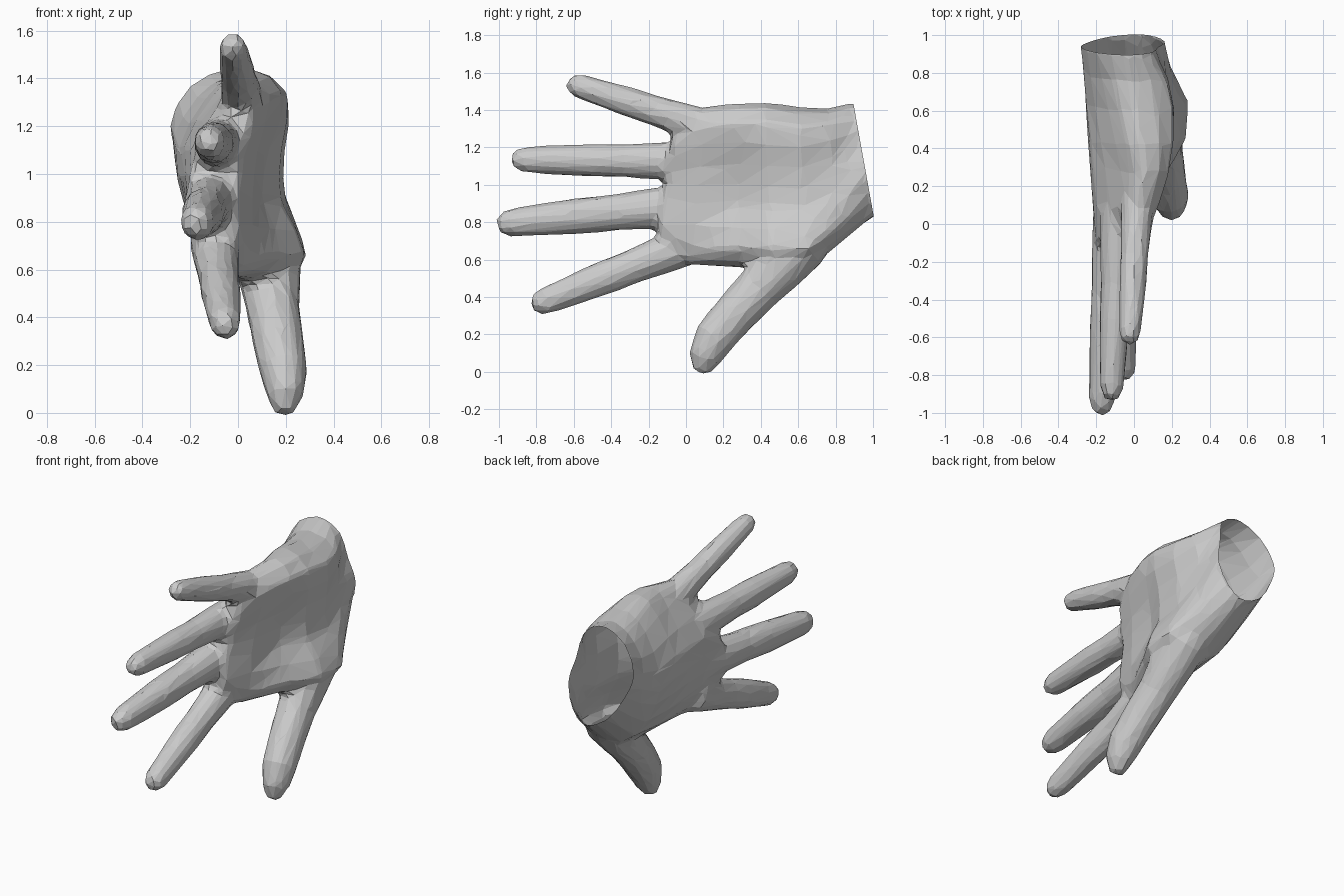
import bpy, bmesh, math
from mathutils import Vector

if "Cube" in bpy.data.objects:
    bpy.data.objects.remove(bpy.data.objects["Cube"])

def loft(name, rings):
    """Skin a list of equal-length point rings into a closed solid."""
    bm = bmesh.new()
    rows = [[bm.verts.new(p) for p in ring] for ring in rings]
    n = len(rows[0])
    for a, b in zip(rows, rows[1:]):
        for i in range(n):
            bm.faces.new((a[i], a[(i + 1) % n], b[(i + 1) % n], b[i]))
    bm.faces.new(rows[0])
    bm.faces.new(rows[-1][::-1])
    bmesh.ops.recalc_face_normals(bm, faces=bm.faces)
    mesh = bpy.data.meshes.new(name)
    bm.to_mesh(mesh)
    bm.free()
    ob = bpy.data.objects.new(name, mesh)
    bpy.context.collection.objects.link(ob)
    return ob

def refine(ring):
    """Insert a smooth midpoint between neighbouring ring points."""
    out, n = [], len(ring)
    for i in range(n):
        a, b, c, d = (ring[(i + k) % n] for k in (-1, 0, 1, 2))
        out += [b, (b * 9 + c * 9 - a - d) / 16]
    return out

def tube(name, pts, radii, sides=10):
    """Tube along a path, slightly flattened across x."""
    rings = []
    for i, (p, r) in enumerate(zip(pts, radii)):
        d = (pts[min(i + 1, len(pts) - 1)] - pts[max(i - 1, 0)]).normalized()
        u = (Vector((1, 0, 0)) - d * d.x).normalized()
        v = d.cross(u)
        angles = [math.tau * (k + 0.5) / sides for k in range(sides)]
        rings.append([p + u * r * .92 * math.cos(a) + v * r * math.sin(a) for a in angles])
    return loft(name, rings)

def apply(ob, kind, **settings):
    """Add a modifier and apply it."""
    mod = ob.modifiers.new(kind, kind)
    for key, value in settings.items():
        setattr(mod, key, value)
    bpy.context.view_layer.objects.active = ob
    bpy.ops.object.modifier_apply(modifier=mod.name)

# palm: y low, y high, z low, z high, then thumb mound, hollow and heel depth
rings = []
for y0, y1, z0, z1, mound, hollow, heel in [
        (-.15, -.07, .69, 1.29, .00, .00, .06),
        (.02, .10, .57, 1.42, .05, .06, .13),
        (.28, .28, .555, 1.44, .18, .10, .19),
        (.46, .42, .54, 1.445, .285, .18, .21),
        (.66, .60, .55, 1.42, .29, .20, .21),
        (.83, .76, .69, 1.41, .20, .18, .17),
        (1.0, .89, .83, 1.44, .11, .165, .09),
        (1.15, 1.04, .83, 1.44, .11, .165, .09)]:
    y = (y0 + y1) / 2
    front = [mound, hollow, hollow * .6 + heel * .4 - .01, heel]
    back = [-.09 - .12 * abs(y - .6), -.21 - .03 * y, -.19 - .1 * y, -.06 - .2 * max(0, y - .25)]
    fractions = [.12, .38, .62, .88]
    outline = [(.11 - .25 * abs(y - .6), 0), *zip(front, fractions), (.06 - .15 * abs(y - .3), 1)]
    outline += zip(back[::-1], fractions[::-1])
    rings.append(refine([Vector((x, y0 + (y1 - y0) * f, z0 + (z1 - z0) * f)) for x, f in outline]))
hand = loft("hand", rings)

# four fingers share one tapering profile with a knuckle bump
taper = [(0, 1.1), (.18, 1.04), (.4, .91), (.58, .91), (.78, .8), (.92, .73), (.975, .57), (1, .3)]
parts = []
for name, root, tip, r in [
        ("little_finger", (.02, .13, 1.30), (-.025, -.635, 1.55), .09),
        ("ring_finger", (-.08, .08, 1.125), (-.12, -.935, 1.135), .1),
        ("middle_finger", (-.11, .06, .895), (-.175, -1.01, .79), .11),
        ("index_finger", (-.10, .10, .715), (-.05, -.825, .35), .104)]:
    a, b = Vector(root), Vector(tip)
    parts.append(tube(name, [a.lerp(b, t) for t, _ in taper], [r * s for _, s in taper]))

# thumb: x, y, z, radius
thumb = [(.08, .74, .82, .12), (.125, .61, .68, .155), (.135, .5, .565, .145), (.145, .39, .445, .126),
         (.165, .27, .32, .12), (.19, .15, .18, .113), (.198, .1, .08, .09), (.195, .075, -.005, .045)]
parts.append(tube("thumb", [Vector(s[:3]) for s in thumb], [s[3] for s in thumb]))
for part in parts:
    apply(hand, "BOOLEAN", operation="UNION", solver="EXACT", object=part)
    bpy.data.objects.remove(part)

# blend the joints into one skin, then reduce it to flat facets
apply(hand, "REMESH", mode="VOXEL", voxel_size=.022)
apply(hand, "SMOOTH", factor=.5, iterations=6)
apply(hand, "DECIMATE", ratio=1800 / (2 * len(hand.data.polygons)))

# open wrist, cut on a slant
bm = bmesh.new()
bm.from_mesh(hand.data)
bmesh.ops.bisect_plane(bm, geom=bm.verts[:] + bm.edges[:] + bm.faces[:],
                       plane_co=(0, .95, 1.13), plane_no=(0, .61, .11), clear_outer=True)
for f in bm.faces:
    f.smooth = False
bm.to_mesh(hand.data)
bm.free()
